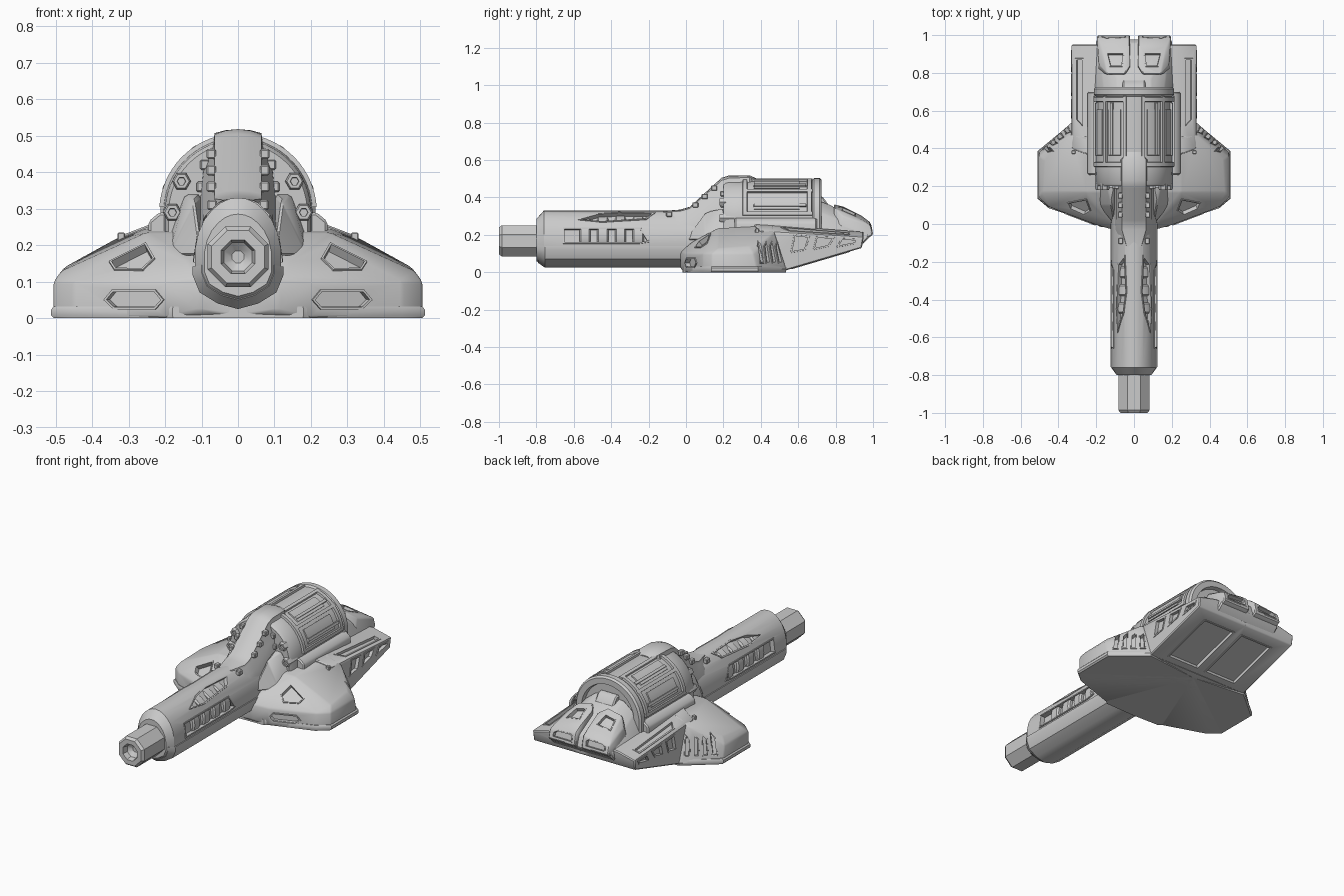
import bpy, bmesh, math
from mathutils import Vector as V
from mathutils.bvhtree import BVHTree
from mathutils.geometry import normal

if "Cube" in bpy.data.objects:
    bpy.data.objects.remove(bpy.data.objects["Cube"])


def make(name, bm):
    bmesh.ops.recalc_face_normals(bm, faces=bm.faces)
    me = bpy.data.meshes.new(name)
    bm.to_mesh(me)
    bm.free()
    ob = bpy.data.objects.new(name, me)
    bpy.context.collection.objects.link(ob)
    return ob


def activate(ob):
    bpy.ops.object.select_all(action='DESELECT')
    ob.select_set(True)
    bpy.context.view_layer.objects.active = ob


def finish(ob, mirror=True, angle=32):
    """Open the centre wall, mirror across x and shade."""
    if mirror:
        bm = bmesh.new()
        bm.from_mesh(ob.data)
        wall = [f for f in bm.faces if all(abs(v.co.x) < 1e-5 for v in f.verts)]
        bmesh.ops.delete(bm, geom=wall, context='FACES')
        bm.to_mesh(ob.data)
        bm.free()
        ob.modifiers.new("mirror", 'MIRROR')
    activate(ob)
    bpy.ops.object.shade_smooth_by_angle(angle=math.radians(angle))
    return ob


def loft(bm, rings, cap0=True, cap1=True):
    vs = [[bm.verts.new(p) for p in r] for r in rings]
    for a, b in zip(vs, vs[1:]):
        for i in range(len(a)):
            j = (i + 1) % len(a)
            bm.faces.new((a[i], a[j], b[j], b[i]))
    if cap0:
        bm.faces.new(vs[0][::-1])
    if cap1:
        bm.faces.new(vs[-1])


def lofted(name, rings, cap1=True):
    bm = bmesh.new()
    loft(bm, rings, True, cap1)
    return make(name, bm)


def hull(name, pts, bevel=0.007):
    bm = bmesh.new()
    for p in pts:
        bm.verts.new(p)
    bmesh.ops.convex_hull(bm, input=bm.verts)
    bmesh.ops.delete(bm, geom=[v for v in bm.verts if not v.link_faces], context='VERTS')
    bmesh.ops.dissolve_limit(bm, angle_limit=0.03, verts=bm.verts, edges=bm.edges)
    sharp = [e for e in bm.edges if len(e.link_faces) == 2 and e.calc_face_angle() > 0.3
             and not all(abs(v.co.x) < 1e-5 for v in e.verts)]
    if bevel:
        bmesh.ops.bevel(bm, geom=sharp, offset=bevel, segments=1, affect='EDGES',
                        profile=0.5, clamp_overlap=True)
    return make(name, bm)


def windows(ob, specs, depth=0.025, rim=0.01, lift=0.005):
    """Project outlines on the surface, cut them out and line each with a rimmed tray."""
    me = ob.data
    tree = BVHTree.FromPolygons([v.co for v in me.vertices], [p.vertices for p in me.polygons])
    cut, trays = bmesh.new(), bmesh.new()
    for pts, d in specs:
        d = V(d).normalized()
        hits = [tree.ray_cast(V(p) - d * 0.6, d)[0] for p in pts]
        hits = [h for h in hits if h]
        if len(hits) < 3:
            continue
        n = normal(hits)
        if n.dot(d) > 0:
            hits.reverse()
            n = -n

        def inset(w):
            res = []
            for i, p in enumerate(hits):
                a = n.cross((p - hits[i - 1]).normalized())
                b = n.cross((hits[(i + 1) % len(hits)] - p).normalized())
                res.append(p + (a + b) * w / max(0.4, 1 + a.dot(b)))
            return res
        inner, mid = inset(rim), inset(rim * 0.5)
        up = lambda r, h: [p + n * h for p in r]
        loft(cut, [up(mid, 0.05), up(mid, -depth - 0.004)])
        loft(trays, [up(hits, -0.01), up(inset(rim * 0.25), lift), up(inner, lift),
                     up(inner, -depth)], False)
    cutter = make("window_cutter", cut)
    cutter.hide_render = True
    mod = ob.modifiers.new("cut", 'BOOLEAN')
    mod.operation, mod.solver, mod.object = 'DIFFERENCE', 'EXACT', cutter
    activate(ob)
    bpy.ops.object.modifier_apply(modifier=mod.name)
    bpy.data.objects.remove(cutter)
    finish(make(ob.name + "_window_frames", trays))


def section(prof, y, w, zt, zb):
    return [V((x * w, y, zb + (zt - zb) * t)) for x, t in prof]


def cylinder(name, profile, sides, cz, cx=0.0, phase=0.0, mirror=False):
    """Turned part along y from (y, radius) pairs."""
    rings = [[V((cx + r * math.cos(phase + math.tau * i / sides), y,
                 cz + r * math.sin(phase + math.tau * i / sides))) for i in range(sides)]
             for y, r in profile]
    return finish(lofted(name, rings), mirror)


# Barrel casing with side and top openings
round_prof = [(0, 1), (.2, .99), (.4, .955), (.6, .89), (.78, .8), (.92, .68), (1, .53),
              (1, .3), (.85, .15), (.45, .05), (0, 0)]
barrel = lofted("barrel", [section(round_prof, *s) for s in
                [(-.8, .092, .285, .06), (-.76, .118, .33, .03), (.25, .118, .33, .03)]])
side = [(.3, y, z) for y, z in [(-.66, .24), (-.66, .15), (-.25, .15), (-.19, .16), (-.24, .24)]]
top = [(x, y, .5) for x, y in [(.045, -.16), (.085, -.21), (.095, -.45), (.085, -.58),
                               (.05, -.47), (.035, -.36)]]
windows(barrel, [(side, (-1, 0, 0)), (top, (0, 0, -1))], depth=0.022)
finish(barrel)
low_prof = [(0, 0), (.45, .05), (.85, .15), (1, .3), (1, .38), (.9, .38), (0, .3)]
finish(lofted("barrel_lower_casing", [section(low_prof, *s) for s in
       [(-.79, .1, .3, .05), (-.755, .124, .33, .025), (0.05, .124, .33, .025)]]))
for k in range(4):
    y = -.57 + k * .095
    cylinder("barrel_coil", [(y, .105), (y + .008, .114), (y + .052, .114), (y + .06, .105)], 32, .19)

# Octagonal muzzle with hollow bore
cylinder("muzzle", [(-.76, .09), (-.985, .09), (-1, .078), (-1, .05), (-.97, .042), (-.95, .018)],
         8, .168, phase=math.pi / 8)

# Neck and spine climbing onto the drum
neck_prof = [(0, 1), (.35, .99), (.64, .965), (.67, .91), (.95, .74), (1.1, .4), (1.15, 0), (0, 0)]
finish(lofted("neck", [section(neck_prof, *s) for s in
       [(-.12, .06, .328, .2), (-.03, .1, .335, .1), (.02, .1, .35, .1), (.19, .1, .505, .1),
        (.23, .1, .518, .1), (.34, .1, .518, .2), (.38, .06, .5, .2)]]))
for y, z, x in [(-.09, .31, .07), (.05, .36, .072), (.1, .405, .072), (.15, .45, .072),
                (.2, .42, .09), (.2, .36, .1)]:
    finish(hull("neck_clip", [(x + a, y + b, z + c) for a in (-.012, .014)
                              for b in (-.016, .016) for c in (-.014, .014)], .004))
finish(hull("neck_cheek", [(.1, -.01, .17), (.19, .1, .17), (.12, .1, .32), (.145, .2, .34),
                           (.2, .24, .2), (.1, .22, .2), (.1, .2, .34)]))

# Drum housing
def arch(y, r):
    pts = [V((r * math.sin(i * math.pi / 32), y, .29 + r * math.cos(i * math.pi / 32)))
           for i in range(17)]
    pts[0].x = 0
    return pts + [V((r, y, .18)), V((0, y, .18))]


finish(lofted("drum", [arch(*s) for s in [(.2, .19), (.215, .2), (.3, .204), (.675, .204),
       (.685, .213), (.715, .213), (.725, .203), (.725, .17), (.7, .165)]]))

# Curved window frames on the drum
frames = bmesh.new()
def sector(r1, a0, a1, y0, y1):
    n = max(2, int((a1 - a0) / 5))
    rings = []
    for i in range(n + 1):
        a = math.radians(a0 + (a1 - a0) * i / n)
        rings.append([V((r * math.cos(a), y, .29 + r * math.sin(a)))
                      for y, r in ((y0, .19), (y0 + .004, r1), (y1 - .004, r1), (y1, .19))])
    loft(frames, rings)


for a in (4, 41, 74):
    sector(.216, a, a + 5, .3, .68)
for y in (.3, .645):
    sector(.216, 4, 79, y, y + .03)
for a0, a1 in ((13, 36), (50, 70)):
    sector(.21, a0, a1, .36, .61)
    sector(.217, a0 + 4, a0 + 8, .36, .645)
finish(make("drum_window_frames", frames))
for x, z in ((.155, .375), (.18, .29)):
    cylinder("drum_bolt", [(.26, .026), (.19, .026), (.18, .021), (.18, .012), (.19, .011)],
             6, z, x, mirror=True)

# Wings: wedge body, base skirt, front pockets and rear vents
wing = hull("wing", [(0, -.02, .01), (0, -.02, .1), (.11, -.03, .02), (.11, -.03, .11),
    (.2, -.005, .0), (.2, -.005, .1), (.45, .09, 0), (.45, .09, .1), (.505, .14, 0),
    (.505, .14, .1), (.505, .38, .01), (.505, .36, .1), (.33, .54, .01), (0, .54, .01),
    (.485, .17, .128), (.475, .34, .14), (.34, .47, .215), (.25, .47, .25), (.25, .17, .235),
    (.14, .03, .16), (0, .47, .25), (0, .17, .235), (0, .5, 0)])
specs = [([(x, y, .5) for x, y in [(.225, .07), (.26, .045), (.34, .08), (.355, .115), (.25, .135)]],
          (0, 0, -1)),
         ([(x, -.2, z) for x, z in [(.2, .05), (.225, .022), (.34, .022), (.37, .05),
                                    (.345, .08), (.225, .08)]], (0, 1, 0))]
for i in range(4):
    slot = []
    for t, z in ((i * .21 + .1, .045), (i * .21 + .25, .045), (i * .19 + .27, .17), (i * .19 + .14, .14)):
        slot.append((.505 - .175 * t, .38 + .16 * t, z))
    specs.append((slot, (-.67, -.74, 0)))
windows(wing, specs, depth=.022, rim=.008)
finish(wing)
skirt = [(0, -.02), (.18, -.015), (.2, .0), (.45, .083), (.512, .135), (.512, .385), (.33, .535), (0, .5)]
finish(lofted("wing_skirt", [[V((x * s, y, z)) for x, y in skirt] for z, s in
                             ((0, .985), (.008, 1), (.024, 1), (.032, .985))]))
finish(hull("wing_sensor", [(.32 + a, .38 + b, c) for a in (-.01, .01) for b in (-.01, .01)
                            for c in (.19, .235)], .003))

# Rear hull with side rails and sloped underside
rear = hull("rear_hull", [(.33, .4, 0), (0, .4, 0), (.33, .5, 0), (0, .5, 0), (.33, .94, .13),
    (0, .94, .13), (.33, .4, .215), (.33, .95, .188), (.325, .4, .225), (.23, .36, .262),
    (.22, .95, .215), (0, .36, .262), (0, .95, .215)])
quads = [[(.555, .1), (.64, .115), (.665, .195), (.575, .205)],
         [(.675, .115), (.765, .135), (.8, .19), (.695, .195)],
         [(.8, .13), (.91, .15), (.925, .18), (.83, .185)]]
specs = [([(.6, y, z) for y, z in q], (-1, 0, 0)) for q in quads]
specs.append(([(x, y, .5) for x, y in [(.265, .5), (.315, .55), (.315, .88), (.265, .88)]], (0, 0, -1)))
specs.append(([(x, y, -.3) for x, y in [(.02, .56), (.24, .56), (.24, .88), (.02, .88)]], (0, 0, 1)))
windows(rear, specs, depth=.016, rim=.011, lift=.003)
finish(rear)
finish(hull("drum_sill", [(x, y, z) for y in (.26, .7) for x, z in
            [(0, .2), (.245, .2), (.245, .265), (.215, .29), (0, .29)]]))

# Rear deck and twin exhaust cowls
finish(hull("rear_deck", [(0, .7, .385), (.09, .7, .385), (.16, .7, .33), (.215, .7, .22),
    (0, .77, .36), (.09, .77, .36), (0, .96, .25), (.1, .96, .25), (.19, .97, .22),
    (.2, .98, .185), (0, .98, .185), (.2, .92, .13), (0, .92, .13)]))
finish(hull("deck_latch", [(x, y, z) for x in (0, .06) for y, z in
                           ((.7, .3), (.7, .41), (.73, .405), (.77, .35), (.77, .3))]))
cowl = hull("exhaust_cowl", [(.05, .79, .365), (.14, .79, .345), (.02, .84, .352), (.185, .84, .3),
    (.03, .94, .302), (.175, .94, .28), (.02, .985, .268), (.195, .985, .25), (.02, 1, .2),
    (.195, 1, .2), (.02, .97, .18), (.195, .97, .18), (.02, .8, .2), (.19, .8, .2)])
windows(cowl, [([(x, 1.2, z) for x, z in [(.04, .21), (.175, .21), (.172, .242), (.15, .256),
                                          (.055, .26), (.04, .25)]], (0, -1, 0)),
               ([(x, y, .6) for x, y in [(.06, .83), (.13, .83), (.15, .91), (.05, .91)]], (0, 0, -1))],
        depth=.02, rim=.008, lift=.002)
finish(cowl)
